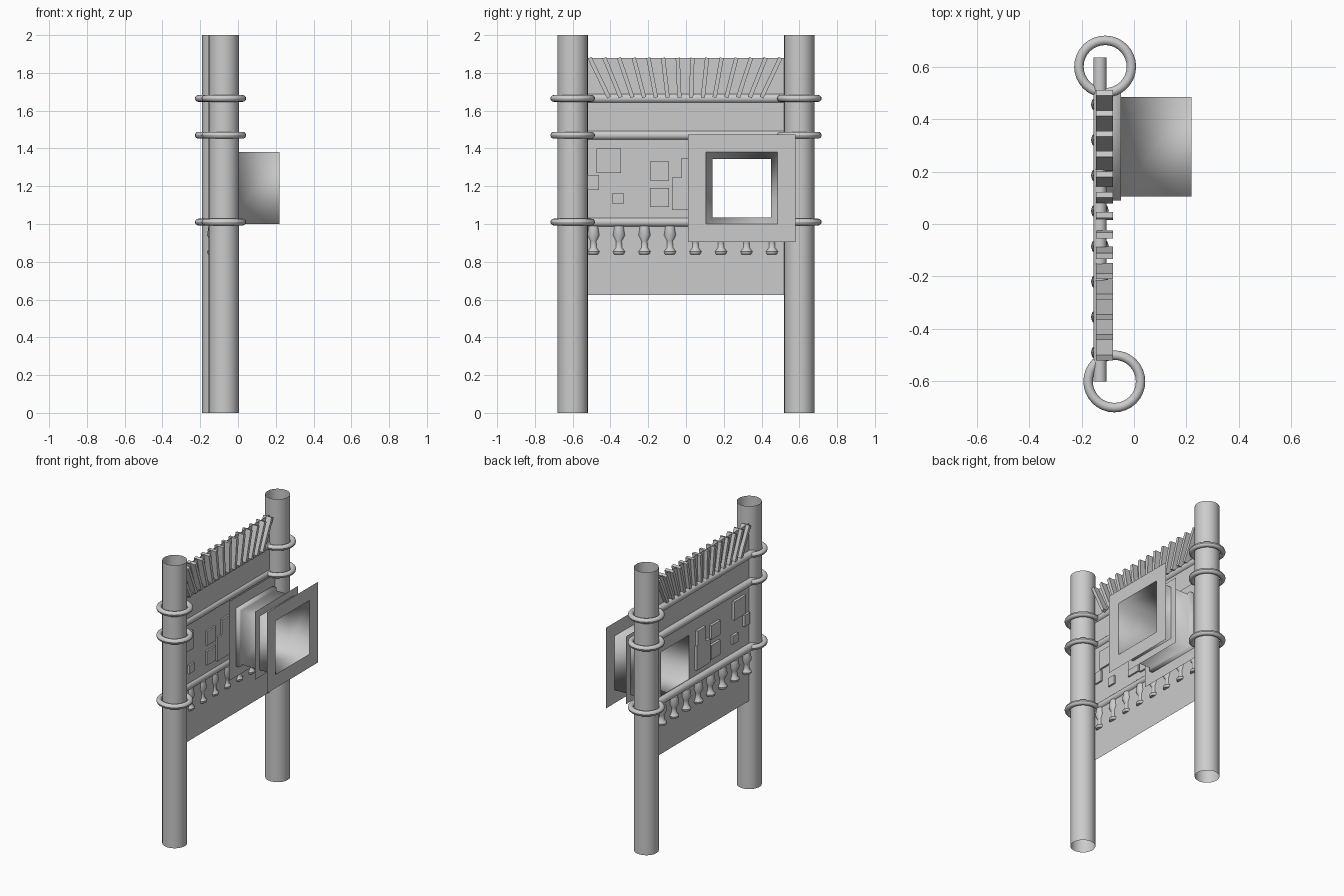
import bpy, bmesh, math
from mathutils import Matrix, Vector

if "Cube" in bpy.data.objects:
    bpy.data.objects.remove(bpy.data.objects["Cube"])

PX = -0.12                      # plane of the panel
CY, CZ = 0.295, 1.19            # centre of the square duct


def finish(name, bm, smooth=None):
    me = bpy.data.meshes.new(name)
    bm.to_mesh(me)
    bm.free()
    ob = bpy.data.objects.new(name, me)
    bpy.context.collection.objects.link(ob)
    if smooth is not None:
        bpy.ops.object.select_all(action='DESELECT')
        ob.select_set(True)
        bpy.context.view_layer.objects.active = ob
        bpy.ops.object.shade_smooth_by_angle(angle=math.radians(smooth))
    return ob


def loft(name, loops, smooth=None):
    """Bridge a list of closed point loops with quads."""
    bm = bmesh.new()
    rings = [[bm.verts.new(p) for p in loop] for loop in loops]
    n = len(rings[0])
    for a, b in zip(rings, rings[1:]):
        for i in range(n):
            j = (i + 1) % n
            bm.faces.new((a[i], a[j], b[j], b[i]))
    return finish(name, bm, smooth)


def rect(x, y0, y1, z0, z1):
    return [(x, y0, z0), (x, y1, z0), (x, y1, z1), (x, y0, z1)]


def square(x, h):
    return rect(x, CY - h, CY + h, CZ - h, CZ + h)


def lathe(name, x, y, profile, n=24):
    return loft(name, [[(x + r * math.cos(2 * math.pi * i / n),
                         y + r * math.sin(2 * math.pi * i / n), z) for i in range(n)]
                       for r, z in profile], 40)


def box(name, centre, size, tilt=0.0):
    bm = bmesh.new()
    m = Matrix.Translation(Vector(centre)) @ Matrix.Rotation(tilt, 4, 'X') @ Matrix.Diagonal((*size, 1))
    bmesh.ops.create_cube(bm, size=1, matrix=m)
    return finish(name, bm)


LEVELS = (1.665, 1.47, 1.01)

# Two open tubular posts with collars
for side, px, py in (("front", -0.075, -0.6), ("back", -0.11, 0.6)):
    lathe(side + "_post", px, py, [(0.08, 0), (0.08, 2)], 32)
    for z in LEVELS:
        prof = [(0.1 + 0.018 * math.cos(a * math.pi / 6), z + 0.018 * math.sin(a * math.pi / 6))
                for a in range(13)]
        lathe(side + "_collar", px, py, prof, 32)

# Horizontal rails
for z in LEVELS:
    bm = bmesh.new()
    m = Matrix.Translation((-0.13, 0.0175, z)) @ Matrix.Rotation(math.pi / 2, 4, 'X')
    bmesh.ops.create_cone(bm, cap_ends=True, segments=20, radius1=0.025, radius2=0.025,
                          depth=1.235, matrix=m)
    finish("rail", bm, 40)

# Thin panel with a square opening
loft("panel", [rect(PX, -0.58, 0.58, 0.625, 1.88), square(PX, 0.155)])

# Square duct with flanges
duct = loft("duct", [square(PX, 0.155), square(0.08, 0.155), square(0.22, 0.19),
                     square(-0.05, 0.19), square(-0.05, 0.205), square(PX, 0.205)], 95)
loft("outer_flange", [square(0.22, 0.285), square(0.22, 0.19)])
loft("middle_flange", [square(0.095, 0.24), square(0.095, 0.19)])
loft("base_flange", [square(-0.08, 0.28), square(-0.08, 0.205)])

# Fan of slats along the top edge
N = 14
for i in range(N):
    top = -0.51 + 1.01 * i / (N - 1)
    bottom = top * 0.8
    dy, dz = top - bottom, 0.21
    box("slat", (-0.1125, (top + bottom) / 2, 1.775), (0.065, 0.022, math.hypot(dy, dz)),
        -math.atan2(dy, dz))

# Raised square tiles between the rails
for y, z, w, h in ((-0.41, 1.335, 0.13, 0.13), (-0.14, 1.28, 0.10, 0.10), (0.0, 1.16, 0.15, 0.17),
                   (-0.14, 1.14, 0.10, 0.10), (0.02, 1.29, 0.09, 0.12), (-0.36, 1.135, 0.06, 0.06),
                   (-0.49, 1.22, 0.06, 0.08)):
    box("tile", (PX - 0.003, y, z), (0.03, w, h))

# Row of turned pendants under the lowest rail
for i in range(8):
    lathe("pendant", -0.13, -0.49 + 0.135 * i,
          [(0.001, 1.0), (0.026, 0.99), (0.034, 0.94), (0.018, 0.91), (0.019, 0.875),
           (0.034, 0.855), (0.03, 0.84), (0.001, 0.838)], 12)
